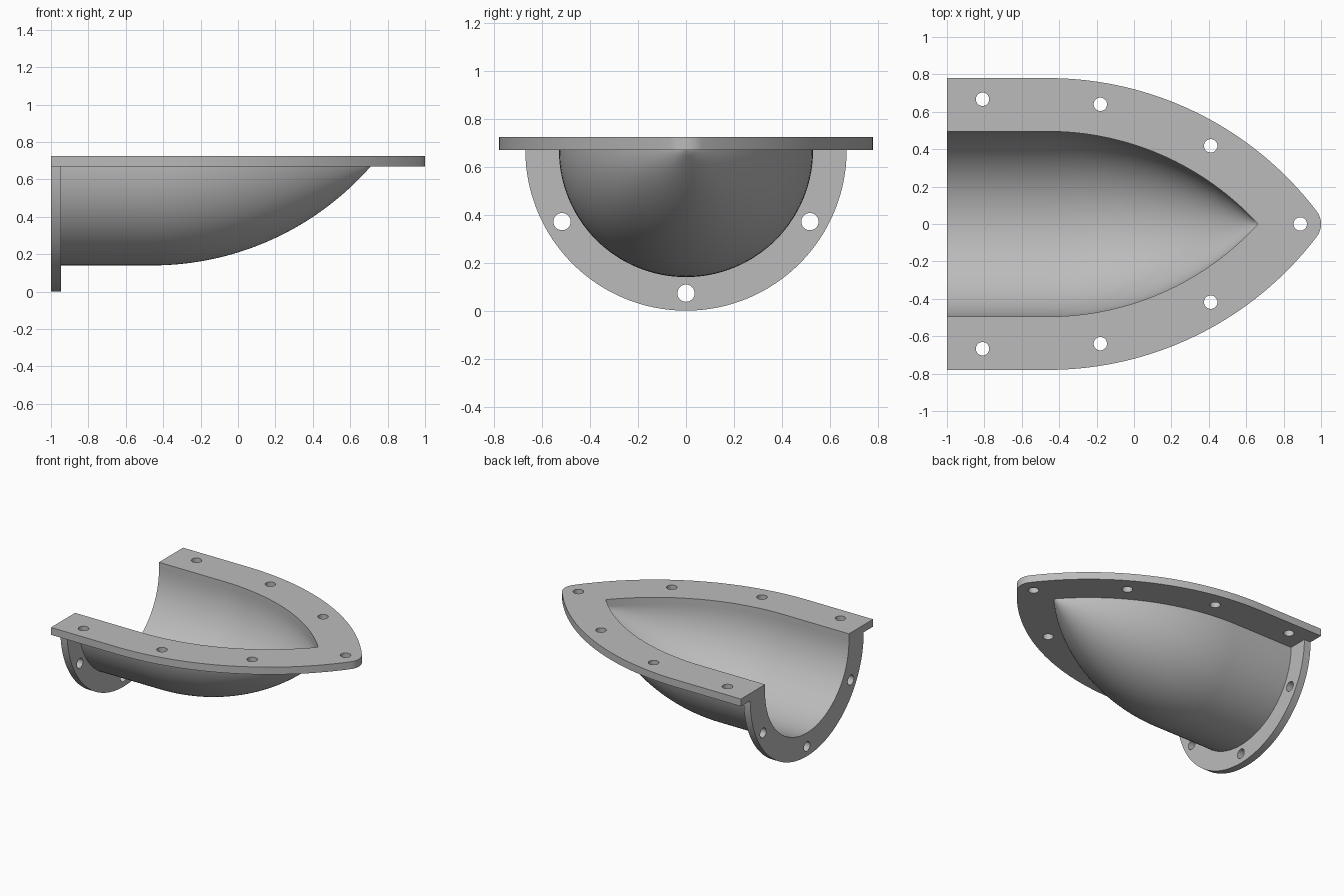
import bpy, bmesh
from math import sin, cos, pi, sqrt, atan2, radians
from mathutils import Matrix, Vector

cube = bpy.data.objects.get("Cube")
if cube:
    bpy.data.objects.remove(cube)

AXIS_Z, TOP_Z = 0.67, 0.725       # bowl axis height, rim top
BACK, BEND = -1.0, -0.46          # open end, start of the pointed nose
R_OUT, R_IN, R_RIM = 0.53, 0.495, 0.78
ARC = 1.556                       # nose arc radius at R_OUT
DROP = ARC - R_OUT                # arc centre lies this far past the axis
HOLE = 0.036

grey = bpy.data.materials.new("grey metal")
grey.use_nodes = True
colour = (0.5, 0.5, 0.5, 1)
grey.diffuse_color = colour
grey.node_tree.nodes["Principled BSDF"].inputs["Base Color"].default_value = colour


def finish(name, bm):
    """Weld, orient, shade and link a mesh."""
    bmesh.ops.remove_doubles(bm, verts=bm.verts[:], dist=1e-4)
    bmesh.ops.recalc_face_normals(bm, faces=bm.faces[:])
    mesh = bpy.data.meshes.new(name)
    bm.to_mesh(mesh)
    bm.free()
    mesh.materials.append(grey)
    obj = bpy.data.objects.new(name, mesh)
    bpy.context.collection.objects.link(obj)
    bpy.ops.object.select_all(action='DESELECT')
    obj.select_set(True)
    bpy.context.view_layer.objects.active = obj
    bpy.ops.object.shade_smooth_by_angle(angle=radians(30))
    return obj


def arc(cx, cy, r, a0, a1, n):
    return [(cx + r * cos(a0 + (a1 - a0) * i / n), cy + r * sin(a0 + (a1 - a0) * i / n))
            for i in range(n + 1)]


def hole(x, y):
    return arc(x, y, HOLE, 0, 2 * pi, 32)[:-1]


def nose(radius, end=None, n=32):
    """Half outline: straight side, then arc towards the tip."""
    r = DROP + radius
    end = atan2(DROP, sqrt(r * r - DROP * DROP)) if end is None else end
    return [(BACK, radius)] + arc(BEND, -DROP, r, pi / 2, end, n)


def plate(name, loops, thickness, matrix):
    """Flat plate with holes, extruded from 2D outlines."""
    curve = bpy.data.curves.new(name, 'CURVE')
    curve.dimensions, curve.fill_mode = '2D', 'BOTH'
    curve.extrude = thickness / 2
    for loop in loops:
        spline = curve.splines.new('POLY')
        spline.points.add(len(loop) - 1)
        for p, (x, y) in zip(spline.points, loop):
            p.co = (x, y, 0, 1)
        spline.use_cyclic_u = True
    helper = bpy.data.objects.new(name + " outline", curve)
    bpy.context.collection.objects.link(helper)
    bpy.context.view_layer.update()
    mesh = bpy.data.meshes.new_from_object(helper)
    bm = bmesh.new()
    bm.from_mesh(mesh)
    bm.transform(matrix)
    bpy.data.objects.remove(helper)
    bpy.data.curves.remove(curve)
    bpy.data.meshes.remove(mesh)
    return finish(name, bm)


def mirrored(half):
    return half + [(x, -y) for x, y in reversed(half) if abs(y) > 1e-5]


# Rim plate: pointed outline with a rounded tip, pointed opening and screw holes
tip_r, tip_x = 0.111, 0.889
tip_angle = atan2(DROP, tip_x - BEND)
outer = mirrored(nose(R_RIM, tip_angle) + arc(tip_x, 0, tip_r, tip_angle, 0, 10)[1:])
inner = mirrored(nose(R_IN))
rim_holes = [hole(tip_x, 0)]
for x, y in ((-0.81, 0.667), (-0.18, 0.64), (0.41, 0.418)):
    rim_holes += [hole(x, y), hole(x, -y)]
plate("rim_plate", [outer + inner[::-1]] + rim_holes, TOP_Z - AXIS_Z,
      Matrix.Translation((0, 0, (TOP_Z + AXIS_Z) / 2)))

# End flange: half ring standing across the open end
ring = arc(0, 0, AXIS_Z, pi, 2 * pi, 64) + arc(0, 0, R_OUT, 2 * pi, pi, 64)
bolt_r = 0.597
flange_holes = [hole(bolt_r * cos(a), bolt_r * sin(a))
                for a in (radians(210), radians(270), radians(330))]
stand = Matrix(((0, 0, 1, BACK + 0.0275), (1, 0, 0, 0), (0, 1, 0, AXIS_Z), (0, 0, 0, 1)))
plate("end_flange", [ring] + flange_holes, 0.055, stand)

# Bowl: inner and outer nose profiles spun half a turn about the long axis
bm = bmesh.new()
profile = nose(R_IN)[::-1] + nose(R_OUT)
verts = [bm.verts.new((x, r, AXIS_Z)) for x, r in profile]
edges = [bm.edges.new(pair) for pair in zip(verts, verts[1:])]
bmesh.ops.spin(bm, geom=verts + edges, cent=Vector((0, 0, AXIS_Z)), axis=(1, 0, 0),
               angle=-pi, steps=64)
finish("bowl", bm)
